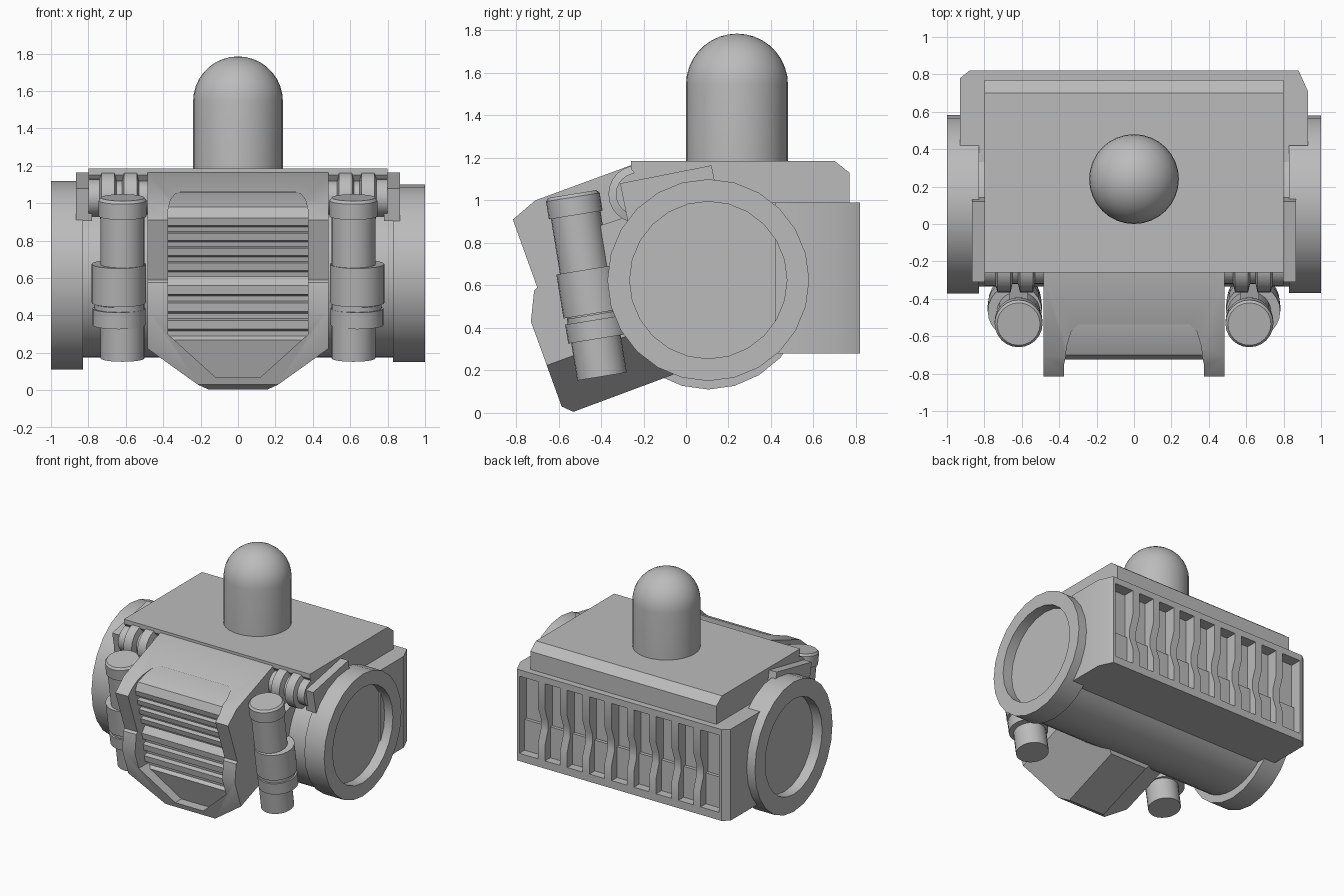
import bpy, bmesh, math
from mathutils import Vector, Matrix

if "Cube" in bpy.data.objects:
    bpy.data.objects.remove(bpy.data.objects["Cube"])

metal = bpy.data.materials.new("plain grey")
metal.diffuse_color = (0.5, 0.5, 0.5, 1)
metal.use_nodes = True
metal.node_tree.nodes["Principled BSDF"].inputs["Base Color"].default_value = metal.diffuse_color


def finish(name, bm):
    bmesh.ops.recalc_face_normals(bm, faces=bm.faces)
    me = bpy.data.meshes.new(name)
    bm.to_mesh(me)
    bm.free()
    me.materials.append(metal)
    ob = bpy.data.objects.new(name, me)
    bpy.context.collection.objects.link(ob)
    return ob


def prism(name, pts, lo, hi, axis, cuts=()):
    """Extrude a 2D outline along x, y or z, then slice off corners."""
    place = {"x": lambda p, t: (t, p[0], p[1]),
             "y": lambda p, t: (p[0], t, p[1]),
             "z": lambda p, t: (p[0], p[1], t)}[axis]
    bm = bmesh.new()
    a = [bm.verts.new(place(p, lo)) for p in pts]
    b = [bm.verts.new(place(p, hi)) for p in pts]
    bm.faces.new(a)
    bm.faces.new(b[::-1])
    for i in range(len(pts)):
        j = (i + 1) % len(pts)
        bm.faces.new((a[i], b[i], b[j], a[j]))
    for co, no in cuts:
        geom = bm.verts[:] + bm.edges[:] + bm.faces[:]
        bmesh.ops.bisect_plane(bm, geom=geom, plane_co=co, plane_no=no, clear_outer=True)
        rim = [e for e in bm.edges if e.is_boundary]
        bmesh.ops.holes_fill(bm, edges=rim, sides=0)
    return finish(name, bm)


def box(name, x, y, z):
    return prism(name, [(x[0], y[0]), (x[1], y[0]), (x[1], y[1]), (x[0], y[1])], z[0], z[1], "z")


def lathe(name, pts, origin, axis, n=24, squash=1.0):
    """Turn (distance, radius) points around an axis."""
    bm = bmesh.new()
    rings = []
    for d, r in pts:
        if r < 1e-5:
            rings.append([bm.verts.new((0, 0, d))])
        else:
            rings.append([bm.verts.new((r * math.cos(2 * math.pi * i / n),
                                        r * math.sin(2 * math.pi * i / n), d)) for i in range(n)])
    for a, b in zip(rings, rings[1:]):
        for i in range(n):
            j = (i + 1) % n
            if len(a) == 1:
                bm.faces.new((a[0], b[i], b[j]))
            elif len(b) == 1:
                bm.faces.new((a[i], a[j], b[0]))
            else:
                bm.faces.new((a[i], a[j], b[j], b[i]))
    rot = Vector(axis).to_track_quat("Z", "Y").to_matrix().to_4x4()
    m = Matrix.Translation(origin) @ Matrix.Diagonal((1, squash, 1, 1)) @ rot
    bmesh.ops.transform(bm, matrix=m, verts=bm.verts)
    return finish(name, bm)


def carve(ob, cutter):
    mod = ob.modifiers.new("cut", "BOOLEAN")
    mod.object = cutter
    mod.solver = "EXACT"
    dg = bpy.context.evaluated_depsgraph_get()
    me = bpy.data.meshes.new_from_object(ob.evaluated_get(dg))
    ob.modifiers.clear()
    ob.data = me
    bpy.data.objects.remove(cutter)


# Barrel body and the dished end rings
lathe("barrel", [(-.85, 0), (-.85, .44), (.85, .44), (.85, 0)], (0, .105, .615), (1, 0, 0), 40)
for side, r, zc, sq in ((1, .475, .625, 1), (-1, .505, .615, .945)):
    lathe("end_ring", [(.83, 0), (.83, r), (1, r), (1, .37), (.92, .37), (.92, 0)],
          (0, .105, zc), (side, 0, 0), 24, sq)

# Rear vent housing
rear = prism("rear_housing", [(-.83, .1), (.83, .1), (.83, .42), (.93, .42), (.93, .71), (.88, .82),
                              (-.88, .82), (-.93, .78), (-.93, .42), (-.83, .42)], .28, .99, "z")
carve(rear, box("vent_cutter", (-.86, .86), (.73, .9), (.34, .94)))
box("vent_lower_panel", (-.86, .86), (.7, .755), (.34, .58))
fin = [(.7, .34), (.82, .34), (.82, .46), (.785, .56), (.785, .64), (.82, .74), (.82, .94), (.7, .94)]
for i in range(8):
    x = -.86 + 1.72 * (i + 1) / 9
    prism("vent_fin", fin, x - .03, x + .03, "x")

# Top deck and dome
prism("top_deck", [(-.26, 1.185), (.70, 1.185), (.77, 1.13), (.77, .95), (-.1, .95), (-.26, 1.15)],
      -.8, .8, "x")
dome = [(0, 0), (0, .24)] + [(.365 + .24 * math.sin(math.radians(a)), .24 * math.cos(math.radians(a)))
                             for a in range(0, 90, 10)] + [(.605, 0)]
lathe("dome", dome, (0, .24, 1.18), (0, 0, 1), 32)

# Front armour: side profile with its lower corners sliced away
back = Vector((0, .94, .345))
cuts = []
for s in (-1, 1):
    no = (Vector((s * .2, -.58, .02)) - Vector((s * .48, -.654, .22))).cross(back)
    if no.z > 0:
        no.negate()
    cuts.append((Vector((s * .48, -.654, .22)), no))
armour = prism("front_armour", [(-.26, 1.165), (-.71, 1.0), (-.815, .91), (-.70, .59), (-.715, .575),
                                (-.73, .43), (-.585, .03), (-.53, .005), (-.06, .18), (0, .3), (0, 1.1),
                                (-.2, 1.165)], -.485, .485, "x", cuts)
half = [(.12, .07), (.375, .3), (.375, .96), (.36, 1.02), (.335, 1.05), (.3, 1.063)]
carve(armour, prism("grille_cutter", half + [(-x, z) for x, z in half[::-1]], -1, -.4, "y"))

# Louvred grille set back inside the armour
saw = [(-.3, 1.06), (-.54, 1.058), (-.70, .98)]


def louvres(top, bottom, n):
    for i in range(n):
        for t, out in ((.0, 0), (.5, 0), (.6, .035), (.9, .035)):
            f = (i + t) / n
            saw.append((top[0] + (bottom[0] - top[0]) * f + out, top[1] + (bottom[1] - top[1]) * f))


louvres((-.725, .92), (-.64, .6), 4)
louvres((-.645, .56), (-.60, .28), 3)
saw += [(-.59, .27), (-.52, .06), (-.3, .12)]
prism("grille", saw, -.4, .4, "x", cuts)

for s in (-1, 1):
    # Tilted canister with a cap and two clamp bands
    down = Vector((0, .14, -.86)).normalized()
    top = Vector((s * .617, -.535, 1.03))
    lathe("canister", [(0, 0), (0, .115), (.015, .128), (.1, .128), (.1, .118), (.87, .118), (.87, 0)],
          top, down)
    for d0, d1, r in ((.36, .57, .145), (.575, .6, .13), (.6, .69, .142)):
        shift = Vector((s * .02, .01, 0))
        lathe("canister_band", [(d0, 0), (d0, r), (d1, r), (d1, 0)], top + shift, down)

    # Hinge rollers beside the armour
    roller = [(.44, 0), (.44, .09), (.53, .09), (.54, .135), (.61, .135), (.62, .09),
              (.65, .09), (.66, .135), (.73, .135), (.74, .1), (.8, .1), (.8, 0)]
    lathe("hinge_roller", roller, (0, -.23, 1.03), (s, 0, 0))
    # Strut from the hinge to the canister
    prism("canister_strut", [(-.5, .85), (-.2, .95), (-.2, .45), (-.44, .45)],
          s * .617 - .05, s * .617 + .05, "x")
    # Outer hinge plate
    lo, hi = sorted((s * .78, s * .865))
    prism("hinge_plate", [(-.31, 1.08), (.12, 1.165), (.155, .99), (-.275, .905)], lo, hi, "x")

# Smooth the round parts, keep hard edges
for ob in bpy.context.scene.objects:
    ob.select_set(True)
    bpy.context.view_layer.objects.active = ob
bpy.ops.object.shade_smooth_by_angle(angle=math.radians(30))
